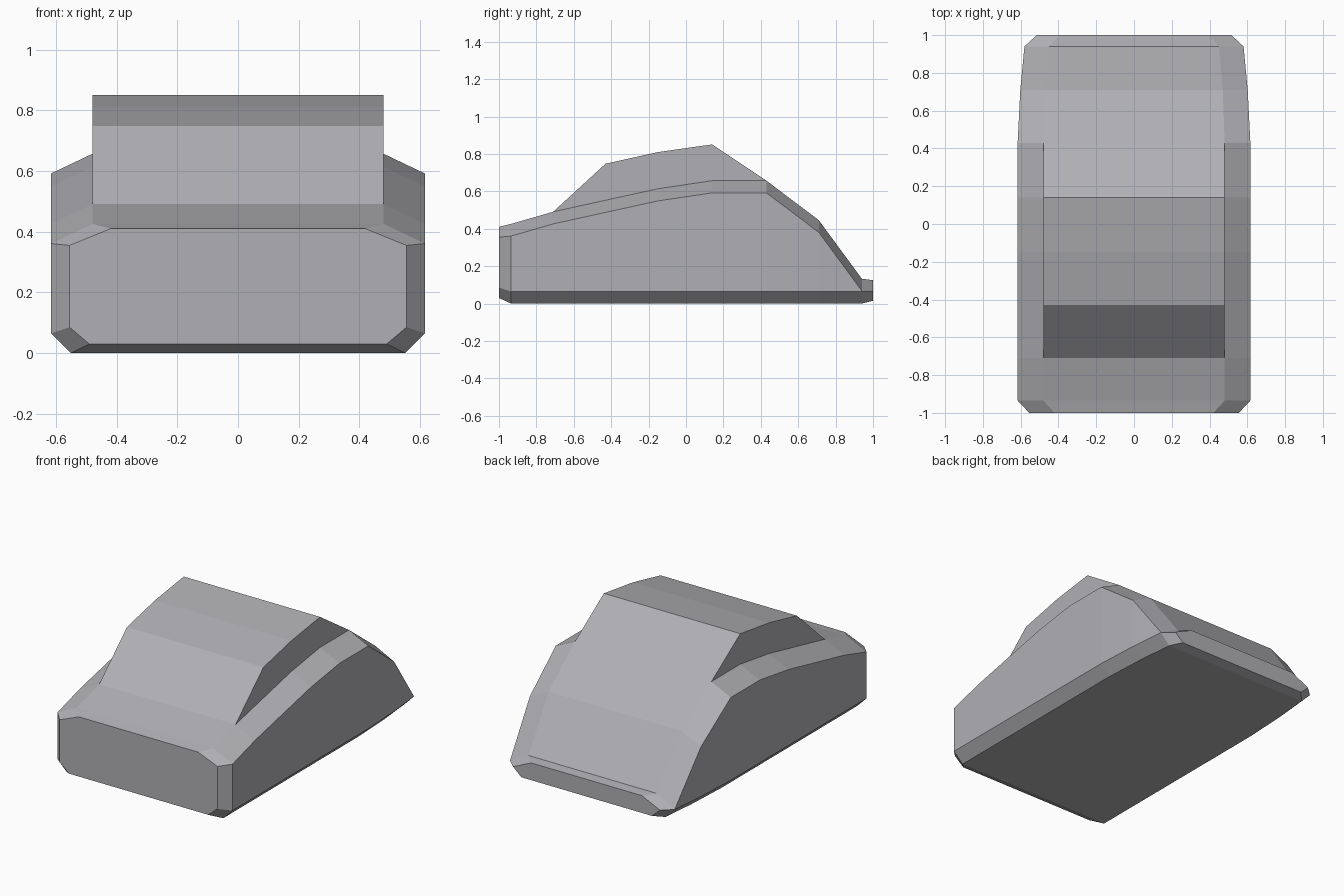
import bpy

if "Cube" in bpy.data.objects:
    bpy.data.objects.remove(bpy.data.objects["Cube"])

# Dark grey paint
paint = bpy.data.materials.new("grey_paint")
paint.diffuse_color = (0.435, 0.43, 0.455, 1)
paint.use_nodes = True
paint.node_tree.nodes["Principled BSDF"].inputs["Base Color"].default_value = paint.diffuse_color


def make_mesh(name, verts, faces):
    mesh = bpy.data.meshes.new(name)
    mesh.from_pydata(verts, [], faces)
    mesh.validate()
    mesh.materials.append(paint)
    obj = bpy.data.objects.new(name, mesh)
    bpy.context.collection.objects.link(obj)
    bpy.context.view_layer.objects.active = obj
    obj.select_set(True)
    bpy.ops.object.mode_set(mode='EDIT')
    bpy.ops.mesh.select_all(action='SELECT')
    bpy.ops.mesh.normals_make_consistent(inside=False)
    bpy.ops.object.mode_set(mode='OBJECT')
    obj.select_set(False)
    return obj


def loft(name, rings):
    n = len(rings[0])
    verts = [p for ring in rings for p in ring]
    faces = [list(range(n)), [len(verts) - n + i for i in range(n)]]
    for r in range(len(rings) - 1):
        for i in range(n):
            j = (i + 1) % n
            faces.append([r * n + i, r * n + j, (r + 1) * n + j, (r + 1) * n + i])
    return make_mesh(name, verts, faces)


def section(y, half):
    # Mirror a right-hand half outline (bottom to top) into a closed ring
    return [(x, y, z) for x, z in half] + [(-x, y, z) for x, z in reversed(half)]


# Lower body: chamfered cross-sections from nose to tail
rings = [section(-1.0, [(0.49, 0.03), (0.555, 0.085), (0.555, 0.355), (0.42, 0.41)])]
# y, side half width, top half width, top height
stations = [
    (-0.935, 0.616, 0.48, 0.426),
    (-0.71, 0.616, 0.48, 0.491),
    (-0.15, 0.616, 0.48, 0.614),
    (0.14, 0.616, 0.48, 0.657),
    (0.43, 0.616, 0.48, 0.657),
    (0.71, 0.602, 0.47, 0.446),
    (0.94, 0.58, 0.45, 0.133),
]
for y, w, t, z in stations:
    rings.append(section(y, [(w - 0.065, 0), (w, 0.065), (w, z - 0.065), (t, z)]))
rings.append(section(1.0, [(0.46, 0.015), (0.515, 0.065), (0.51, 0.07), (0.39, 0.125)]))
loft("lower_body", rings)

# Cabin: side profile extruded across the width, its underside sunk in the body
profile = [(-0.71, 0.491), (-0.43, 0.748), (-0.15, 0.81), (0.14, 0.851),
           (0.43, 0.657), (0.14, 0.60), (-0.15, 0.55)]
loft("cabin", [[(x, y, z) for y, z in profile] for x in (-0.48, 0.48)])
